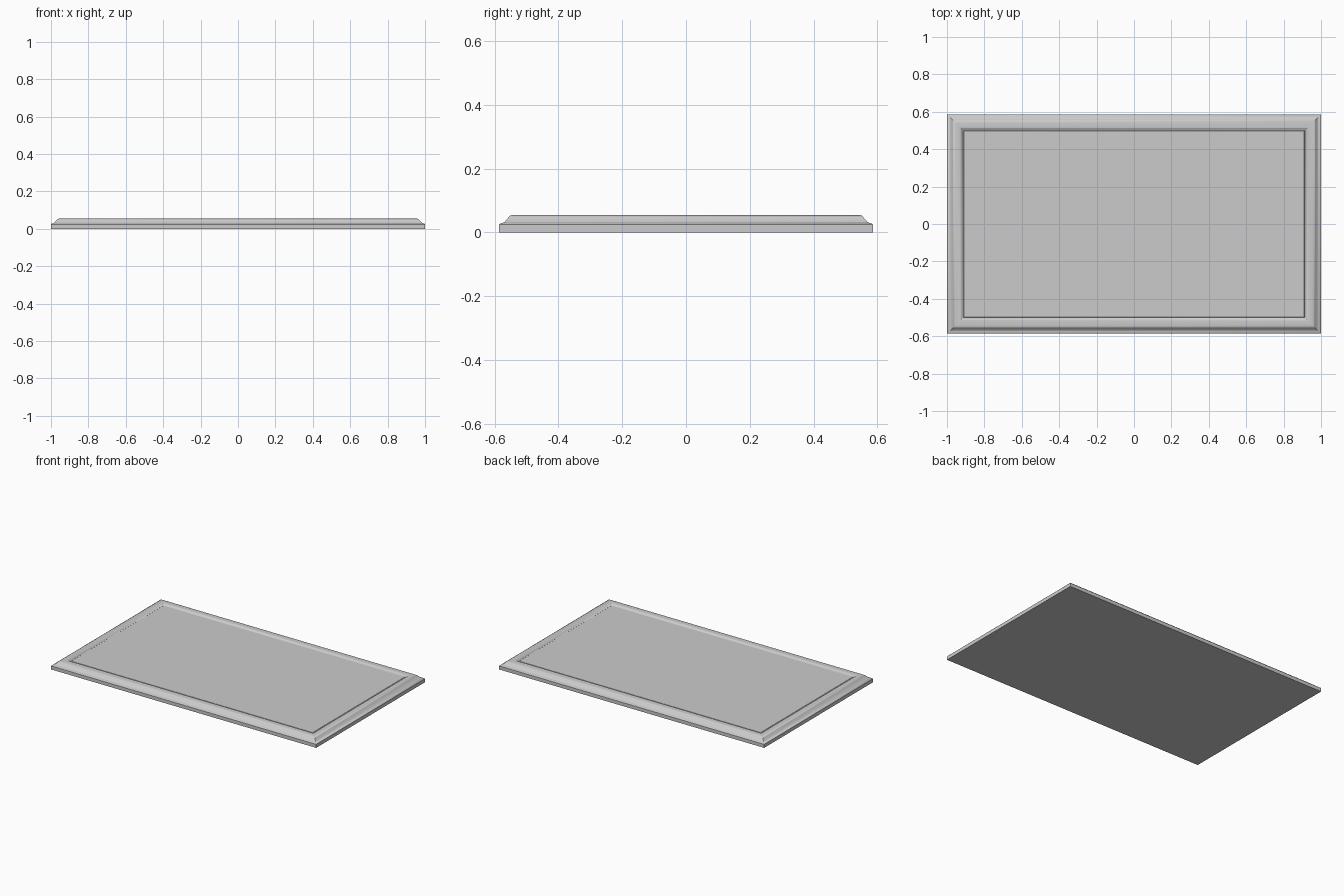
import bpy, bmesh

if "Cube" in bpy.data.objects:
    bpy.data.objects.remove(bpy.data.objects["Cube"])

HX, HY = 1.0, 0.586      # half size of the outer outline


def sweep_rect(name, profile, close_ends):
    """Sweep an (inset, z) profile round the mitred rectangle."""
    bm = bmesh.new()
    rings = []
    for inset, z in profile:
        x, y = HX - inset, HY - inset
        rings.append([bm.verts.new((sx * x, sy * y, z))
                      for sx, sy in ((-1, -1), (1, -1), (1, 1), (-1, 1))])
    pairs = list(zip(rings, rings[1:]))
    if close_ends:
        bm.faces.new(rings[0])
        bm.faces.new(rings[-1])
    else:
        pairs.append((rings[-1], rings[0]))
    for a, b in pairs:
        for i in range(4):
            j = (i + 1) % 4
            bm.faces.new((a[i], a[j], b[j], b[i]))
    bmesh.ops.recalc_face_normals(bm, faces=bm.faces)
    mesh = bpy.data.meshes.new(name)
    bm.to_mesh(mesh)
    bm.free()
    ob = bpy.data.objects.new(name, mesh)
    bpy.context.collection.objects.link(ob)
    bpy.context.view_layer.objects.active = ob
    ob.select_set(True)
    bpy.ops.object.shade_smooth_by_angle(angle=0.6)
    ob.select_set(False)
    return ob


# moulded frame: square foot, small shoulder, cove, flat top, inner lip
sweep_rect("frame", [
    (0.0, 0.0), (0.0, 0.024), (0.003, 0.027), (0.013, 0.030),
    (0.018, 0.033), (0.030, 0.047), (0.035, 0.052), (0.040, 0.054),
    (0.047, 0.055), (0.066, 0.055), (0.072, 0.054), (0.077, 0.051),
    (0.081, 0.046), (0.087, 0.044), (0.087, 0.0)], False)

# flat inset panel filling the frame through to the back
sweep_rect("panel", [(0.087, 0.0), (0.087, 0.043), (0.090, 0.046)], True)
